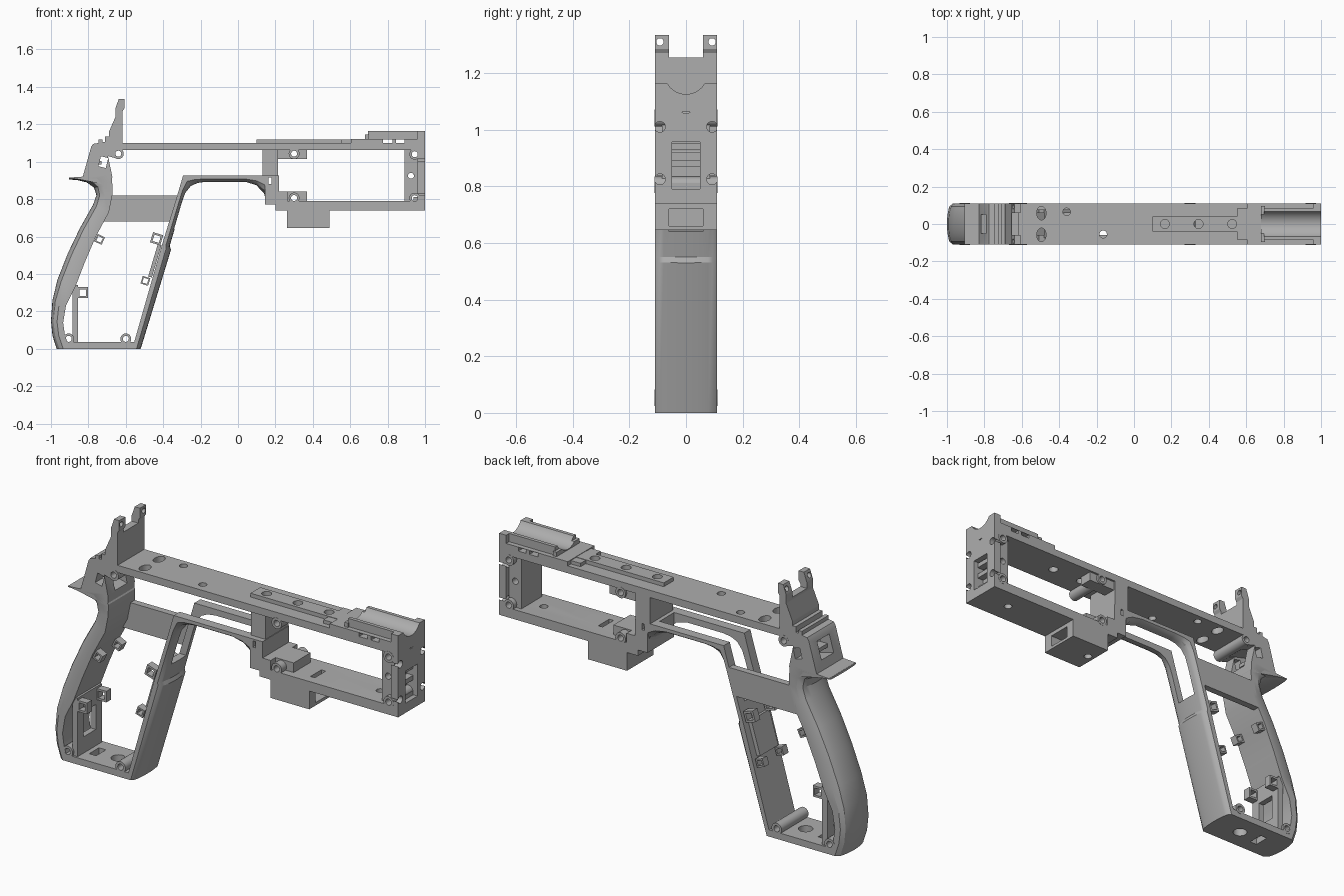
import bpy, bmesh, math
from mathutils import Matrix, Vector

if "Cube" in bpy.data.objects:
    bpy.data.objects.remove(bpy.data.objects["Cube"])

W = 0.11  # half width of the frame
grey = bpy.data.materials.new("plain grey")
grey.use_nodes = True
grey.diffuse_color = (0.42, 0.42, 0.42, 1)
grey.node_tree.nodes["Principled BSDF"].inputs["Base Color"].default_value = (0.42, 0.42, 0.42, 1)

AXES = {"x": Matrix.Rotation(math.pi / 2, 4, "Y"),
        "y": Matrix.Rotation(math.pi / 2, 4, "X"), "z": Matrix.Identity(4)}


def add_box(bm, x, y, z, tilt=0):
    """Box from (min, max) ranges, tilted about its own y axis."""
    mid = Vector([sum(r) / 2 for r in (x, y, z)])
    size = [r[1] - r[0] for r in (x, y, z)]
    m = Matrix.Translation(mid) @ Matrix.Rotation(tilt, 4, "Y") @ Matrix.Diagonal((*size, 1))
    bmesh.ops.create_cube(bm, size=1, matrix=m)


def add_rod(bm, centre, r, length, axis, stretch=1):
    m = Matrix.Translation(centre) @ AXES[axis] @ Matrix.Diagonal((1, stretch, 1, 1))
    bmesh.ops.create_cone(bm, cap_ends=True, segments=24, radius1=r, radius2=r,
                          depth=length, matrix=m)


def finish(name, bm, cuts=()):
    """Make an object from bm, subtracting each cutter in turn."""
    def to_object(label, b):
        bmesh.ops.recalc_face_normals(b, faces=b.faces)
        mesh = bpy.data.meshes.new(label)
        b.to_mesh(mesh)
        b.free()
        ob = bpy.data.objects.new(label, mesh)
        bpy.context.collection.objects.link(ob)
        return ob

    ob = to_object(name, bm)
    cutters = []
    for adder, args in cuts:
        b = bmesh.new()
        adder(b, *args)
        c = to_object("cutter", b)
        c.hide_render = True
        mod = ob.modifiers.new("cut", "BOOLEAN")
        mod.object, mod.operation, mod.solver = c, "DIFFERENCE", "EXACT"
        cutters.append(c)
    if cutters:
        bpy.context.view_layer.update()
        deps = bpy.context.evaluated_depsgraph_get()
        mesh = bpy.data.meshes.new_from_object(ob.evaluated_get(deps))
        ob.modifiers.clear()
        ob.data = mesh
        for c in cutters:
            bpy.data.objects.remove(c)
    ob.data.materials.clear()
    ob.data.materials.append(grey)
    bpy.ops.object.select_all(action="DESELECT")
    ob.select_set(True)
    bpy.context.view_layer.objects.active = ob
    bpy.ops.object.shade_smooth_by_angle(angle=math.radians(30))
    return ob


def box(name, x, y, z, cuts=(), tilt=0):
    bm = bmesh.new()
    add_box(bm, x, y, z, tilt)
    return finish(name, bm, cuts)


def profile(name, pts, y, cuts=()):
    """Side outline in x, z extruded across y."""
    bm = bmesh.new()
    f = bm.faces.new([bm.verts.new((px, y[0], pz)) for px, pz in pts])
    ext = bmesh.ops.extrude_face_region(bm, geom=[f])
    moved = [v for v in ext["geom"] if isinstance(v, bmesh.types.BMVert)]
    bmesh.ops.translate(bm, verts=moved, vec=(0, y[1] - y[0], 0))
    return finish(name, bm, cuts)


def strap(name, stations, edge, cuts=()):
    """Sweep a section with flat inside and bulged outside along the stations."""
    bm, rings, n = bmesh.new(), [], 14
    for ox, oz, ix, iz in stations:
        ring = [bm.verts.new((ix, -W, iz))]
        for i in range(n + 1):
            t = 2 * i / n - 1
            k = edge + (1 - edge) * math.sqrt(1 - 0.9 * t * t) if abs(t) < 1 else edge
            ring.append(bm.verts.new((ix + (ox - ix) * k, W * t, iz + (oz - iz) * k)))
        rings.append(ring + [bm.verts.new((ix, W, iz))])
    for a, b in zip(rings, rings[1:]):
        for i in range(len(a)):
            j = (i + 1) % len(a)
            bm.faces.new((a[i], a[j], b[j], b[i]))
    bm.faces.new(rings[0])
    bm.faces.new(rings[-1])
    return finish(name, bm, cuts)


def tube(name, x, z, r, hole, y, sides=24, turn=0):
    """Hollow boss lying along y."""
    bm, rings = bmesh.new(), []
    for rad, yy in ((r, y[0]), (r, y[1]), (hole, y[1]), (hole, y[0])):
        angles = [turn + 2 * math.pi * i / sides for i in range(sides)]
        rings.append([bm.verts.new((x + rad * math.cos(a), yy, z + rad * math.sin(a)))
                      for a in angles])
    for k in range(4):
        a, b = rings[k], rings[(k + 1) % 4]
        for i in range(sides):
            j = (i + 1) % sides
            bm.faces.new((a[i], a[j], b[j], b[i]))
    return finish(name, bm)


def bore(x, z, r=0.016):
    return (add_rod, ((x, 0, z), r, 1, "y"))


FULL = (-W, W)
groove = (add_rod, ((0.86, 0, 1.201), 0.076, 0.6, "x"))
side_slots = [(add_box, (x, (-1, 1), (1.101, 1.12))) for x in ((0.775, 0.825), (0.845, 0.89))]

# Top rail with screw holes, raised strip and front deck
rail_cuts = [(add_rod, ((-0.495, s * 0.058, 1.08), 0.025, 0.3, "z", 1.45)) for s in (-1, 1)]
rail_cuts += [(add_rod, ((x, y, 1.08), 0.02, 0.3, "z")) for x, y in ((-0.36, 0.065), (-0.165, -0.055))]
strip_holes = [(add_rod, ((x, 0, 1.1), 0.024, 0.3, "z")) for x in (0.165, 0.345, 0.525)]
box("top_rail", (-0.63, 1), FULL, (1.062, 1.1), rail_cuts + strip_holes)
box("raised_strip", (0.1, 0.61), (-0.04, 0.04), (1.1, 1.12), strip_holes)
box("strip_crossbar", (0.55, 0.61), (-0.083, 0.083), (1.1, 1.118))
box("front_deck", (0.605, 1), FULL, (1.1, 1.122), side_slots)
box("cradle_step", (0.68, 0.7), (-0.095, 0.095), (1.12, 1.145), [groove])
box("cradle", (0.695, 0.985), (-0.085, 0.085), (1.118, 1.165), [groove])

# Front end plate with slot, screw holes and inner pillar
bores = [bore(0.945, z) for z in (1.04, 0.805)]
slot = (add_box, ((0.94, 1.1), (-0.05, 0.05), (0.76, 0.957)))
face_holes = [(add_rod, ((1, y, z), 0.019, 0.12, "x"))
              for y, z in ((-0.092, 1.01), (0.092, 1.01), (-0.092, 0.825), (0.092, 0.825))]
face_holes.append((add_rod, ((1, 0, 1.08), 0.023, 0.1, "x")))
box("front_plate", (0.96, 1), FULL, (0.74, 1.165), [groove, slot] + face_holes + bores)
box("front_pillar", (0.89, 0.962), (-0.085, 0.085), (0.78, 1.07), [slot, bore(0.925, 0.925)] + bores)
for z in (0.8, 0.88, 0.94):
    box("slot_rung", (0.938, 0.975), (-0.052, 0.052), (z - 0.012, z + 0.012))

# Lower rail and the hollow block under it
box("lower_rail", (0.2, 1), FULL, (0.74, 0.79),
    [(add_rod, ((0.82, 0.0, 0.76), 0.02, 0.2, "z")),
     (add_box, ((0.46, 0.485), (-0.06, 0.03), (0.7, 0.85)))] + bores)
box("lower_block", (0.263, 0.488), FULL, (0.645, 0.742),
    [(add_box, ((0.33, 0.6), (-0.06, 0.06), (0.66, 0.72))),
     (add_rod, ((0.3, 0, 0.65), 0.02, 0.1, "z"))])

# Column joining the guard, the rails and the screw supports
box("guard_column", (0.145, 0.218), FULL, (0.77, 0.925),
    [(add_box, ((0.142, 0.178), (-1, 1), (0.882, 0.915)))])
box("lower_column", (0.21, 0.265), FULL, (0.77, 0.84))
box("web", (0.13, 0.215), (-0.08, W), (0.92, 1.065))
box("lower_support", (0.21, 0.37), (-0.07, 0.07), (0.785, 0.84), [bore(0.3, 0.806)])
box("upper_support", (0.21, 0.37), (0.03, 0.1), (1.015, 1.065), [bore(0.3, 1.043)])

# Front strap of the grip running into the trigger guard, with a long slot
strap("front_strap", [
    (-0.52, 0, -0.565, 0), (-0.358, 0.53, -0.411, 0.54), (-0.365, 0.55, -0.408, 0.55),
    (-0.298, 0.78, -0.337, 0.78), (-0.28, 0.83, -0.31, 0.87), (-0.25, 0.865, -0.294, 0.925),
    (-0.215, 0.883, -0.25, 0.925), (-0.17, 0.89, -0.2, 0.925), (0.04, 0.89, 0.04, 0.925),
    (0.1, 0.87, 0.1, 0.925), (0.14, 0.83, 0.14, 0.925), (0.155, 0.77, 0.165, 0.925)], 0.5,
    [(add_box, ((-0.5, 0.11), (-0.06, 0.06), (0.64, 1)))])
lean = math.atan2(0.267, 0.893)
box("strap_panel", (-0.455, -0.435), (-0.075, 0.075), (0.38, 0.56), tilt=lean)

# Back strap with the hand rest under the tail
strap("back_strap", [
    (-0.97, 0, -0.9, 0), (-0.992, 0.07, -0.925, 0.07), (-1, 0.15, -0.935, 0.14),
    (-0.992, 0.26, -0.92, 0.23), (-0.965, 0.37, -0.87, 0.33), (-0.91, 0.51, -0.82, 0.46),
    (-0.845, 0.645, -0.76, 0.6), (-0.775, 0.77, -0.69, 0.73), (-0.757, 0.82, -0.672, 0.82),
    (-0.77, 0.862, -0.67, 0.88), (-0.81, 0.89, -0.7, 0.93), (-0.86, 0.902, -0.83, 0.918),
    (-0.905, 0.905, -0.902, 0.916)], 0.5)
box("grip_inner_wall", (-0.885, -0.855), (-0.1, 0.1), (0.03, 0.34),
    [(add_box, ((-1, -0.8), (-0.05, 0.05), (0.12, 0.25)))])

# Base of the grip and the tie bar between the straps
box("grip_base", (-0.93, -0.55), FULL, (0, 0.035),
    [(add_rod, ((-0.69, 0, 0), 0.035, 0.3, "z")),
     (add_box, ((-0.83, -0.79), (-0.04, 0.04), (-0.1, 0.1)))])
profile("tie_bar", [(-0.72, 0.68), (-0.36, 0.68), (-0.325, 0.82), (-0.69, 0.82)], (0.075, W))

# Rear tower with stepped back, twin ears and windows
tower_cuts = [(add_box, ((-0.9, -0.5), (-0.06, 0.06), (1.255, 1.5))),
              (add_box, ((-0.74, -0.7), (-1, 1), (0.97, 1.025), 0.25)),
              (add_box, ((-0.9, -0.55), (-0.05, 0.05), (0.945, 1.04), 0.25)),
              bore(-0.64, 1.043)]
tower_cuts += [(add_rod, ((-0.63, s * 0.092, 1.31), 0.013, 0.3, "x")) for s in (-1, 1)]
profile("rear_tower", [
    (-0.905, 0.915), (-0.83, 0.92), (-0.785, 1.08), (-0.775, 1.095), (-0.745, 1.1),
    (-0.745, 1.12), (-0.725, 1.12), (-0.725, 1.105), (-0.71, 1.105), (-0.71, 1.135),
    (-0.69, 1.135), (-0.69, 1.16), (-0.655, 1.24), (-0.655, 1.285), (-0.638, 1.335),
    (-0.608, 1.335), (-0.608, 1.285), (-0.617, 1.27), (-0.617, 1.03), (-0.66, 1.02),
    (-0.695, 1.03), (-0.672, 0.92), (-0.675, 0.87), (-0.75, 0.885), (-0.82, 0.9)], FULL, tower_cuts)
box("window_bar", (-0.78, -0.73), (-0.052, 0.052), (0.985, 1.005))

# Hollow screw bosses across the frame
for x, z in ((-0.905, 0.053), (-0.6, 0.053), (-0.64, 1.043), (0.3, 1.043),
             (0.3, 0.806), (0.945, 1.04), (0.945, 0.805)):
    tube("screw_boss", x, z, 0.029, 0.016, (-W - 0.001, W + 0.001))

# Square clips on both sides of the grip
for x, z, r, turn in ((-0.74, 0.585, 0.031, -0.45), (-0.83, 0.3, 0.041, 0),
                      (-0.435, 0.588, 0.04, -0.3), (-0.495, 0.363, 0.03, -0.3)):
    for s in (-1, 1):
        ends = sorted((s * 0.06, s * 0.1))
        tube("grip_clip", x, z, r, r * 0.62, ends, 4, math.pi / 4 + turn)
